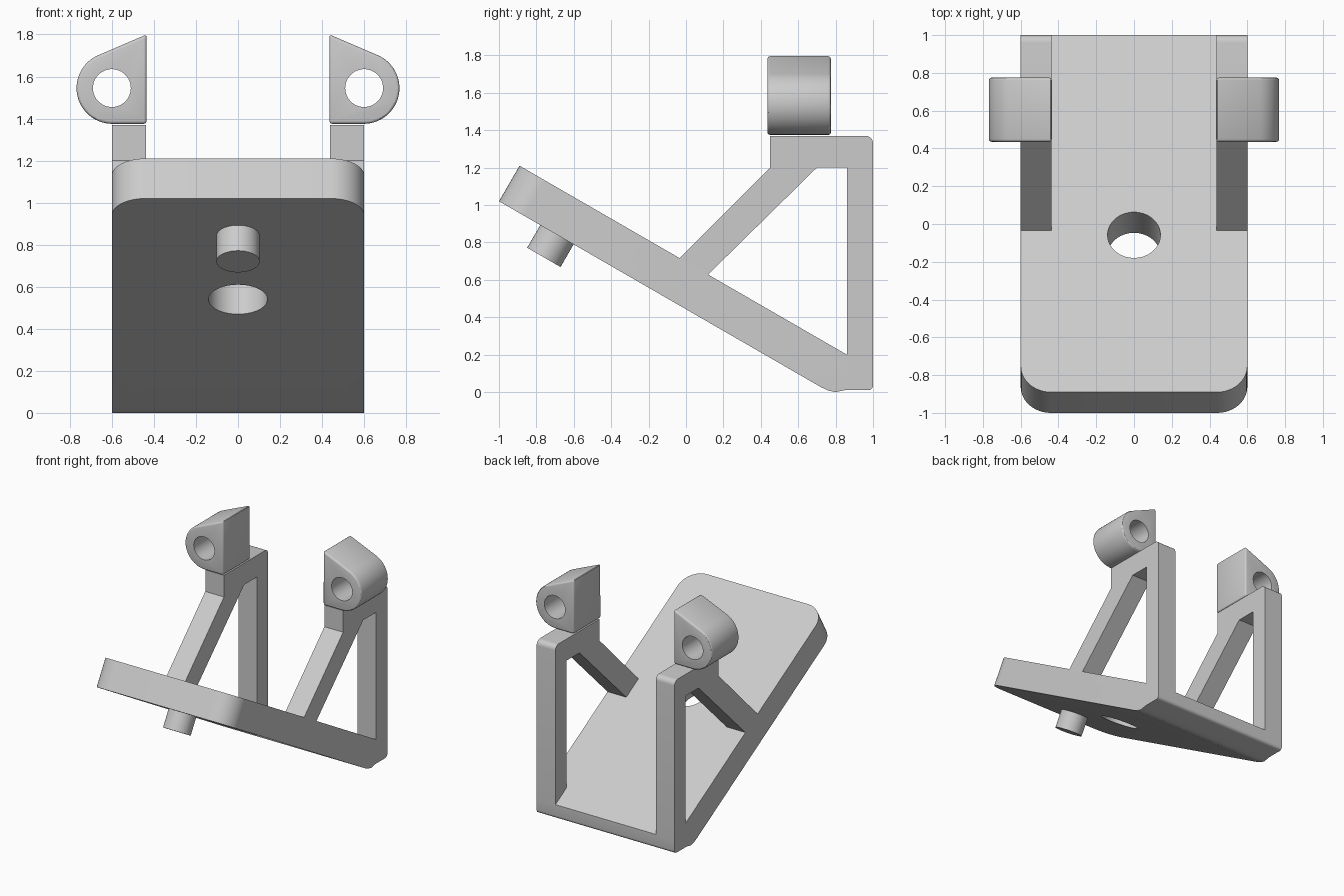
import bpy, bmesh
from math import sin, cos, radians, pi
from mathutils import Vector

if "Cube" in bpy.data.objects:
    bpy.data.objects.remove(bpy.data.objects["Cube"])

grey = bpy.data.materials.new("light grey")
grey.use_nodes = True
grey.diffuse_color = (0.6, 0.6, 0.6, 1)
grey.node_tree.nodes["Principled BSDF"].inputs["Base Color"].default_value = (0.6, 0.6, 0.6, 1)

TILT = radians(30)
NORMAL = Vector((0, sin(TILT), cos(TILT)))   # upward normal of the sloping plate
THICK = 0.22


def finish(name, bm):
    bmesh.ops.recalc_face_normals(bm, faces=bm.faces)
    mesh = bpy.data.meshes.new(name)
    bm.to_mesh(mesh)
    bm.free()
    mesh.materials.append(grey)
    obj = bpy.data.objects.new(name, mesh)
    bpy.context.collection.objects.link(obj)
    return obj


def prism(points, direction):
    """Extrude a closed outline along a direction."""
    bm = bmesh.new()
    face = bm.faces.new([bm.verts.new(p) for p in points])
    new = bmesh.ops.extrude_face_region(bm, geom=[face])["geom"]
    bmesh.ops.translate(bm, vec=direction, verts=[v for v in new if isinstance(v, bmesh.types.BMVert)])
    return bm


def cylinder(name, centre, axis, radius, length):
    bm = bmesh.new()
    bmesh.ops.create_cone(bm, cap_ends=True, segments=64, radius1=radius, radius2=radius, depth=length)
    obj = finish(name, bm)
    obj.rotation_mode = "QUATERNION"
    obj.rotation_quaternion = Vector(axis).to_track_quat("Z", "Y")
    obj.location = centre
    return obj


def drill(obj, cutter):
    cutter.hide_render = True
    bpy.context.view_layer.update()
    mod = obj.modifiers.new("hole", "BOOLEAN")
    mod.operation = "DIFFERENCE"
    mod.object = cutter
    bpy.context.view_layer.objects.active = obj
    bpy.ops.object.modifier_apply(modifier=mod.name)
    bpy.data.objects.remove(cutter)


def smooth(obj):
    bpy.ops.object.select_all(action="DESELECT")
    obj.select_set(True)
    bpy.context.view_layer.objects.active = obj
    bpy.ops.object.shade_smooth_by_angle(angle=radians(30))


def arc(cx, cz, r, start, end, steps):
    angles = [radians(start + (end - start) * i / steps) for i in range(steps + 1)]
    return [(cx + r * cos(a), cz + r * sin(a)) for a in angles]


# Sloping plate: side profile, rounded front corners, round hole
profile = [(-1, 1.02), (0.72, 0.027), (0.76, 0.008), (0.8, 0), (0.85, 0.01)]
profile += arc(0.975, 0.035, 0.025, -90, 0, 4)
profile += [(1, 0.12), (0.86, 0.2), (-0.89, 1.21)]
bm = prism([(-0.6, y, z) for y, z in profile], (1.2, 0, 0))
corners = [e for e in bm.edges
           if all(v.co.y < -0.8 for v in e.verts)
           and abs(e.verts[0].co.x - e.verts[1].co.x) < 0.01]
bmesh.ops.bevel(bm, geom=corners, offset=0.16, segments=12, profile=0.5, affect="EDGES")
plate = finish("sloping_plate", bm)
drill(plate, cylinder("plate_hole_cutter", Vector((0, -0.168, 0.54)) + NORMAL * THICK / 2,
                      NORMAL, 0.14, 0.6))
smooth(plate)

# Peg under the plate, running slightly into it
peg = cylinder("peg", Vector((0, -0.76, 0.72)) + NORMAL * 0.09, NORMAL, 0.103, 0.18)
smooth(peg)

for side, s in (("left", 1), ("right", -1)):
    # Upright frame: rear post, top arm and diagonal strut in one outline
    outline = [(-0.04, 0.71), (0.45, 1.2), (0.45, 1.37)]
    outline += arc(0.96, 1.33, 0.04, 90, 0, 6)
    outline += [(1, 0.12), (0.86, 0.2), (0.86, 1.2), (0.7, 1.2), (0.115, 0.625)]
    frame = finish(side + "_frame",
                   prism([(s * 0.437, y, z) for y, z in outline], (s * 0.163, 0, 0)))
    smooth(frame)

    # Teardrop hinge lug with softened edges and a bore
    shape = [(0.435, 1.375), (0.435, 1.8)] + arc(0.598, 1.545, 0.17, 66, -90, 28)
    lug = finish(side + "_hinge_lug",
                 prism([(s * x, 0.435, z) for x, z in shape], (0, 0.34, 0)))
    soft = lug.modifiers.new("soft_edges", "BEVEL")
    soft.width = 0.014
    soft.segments = 3
    soft.limit_method = "ANGLE"
    bpy.context.view_layer.objects.active = lug
    bpy.ops.object.modifier_apply(modifier=soft.name)
    drill(lug, cylinder("bore_cutter", (s * 0.6, 0.6, 1.545), (0, 1, 0), 0.09, 0.6))
    smooth(lug)
